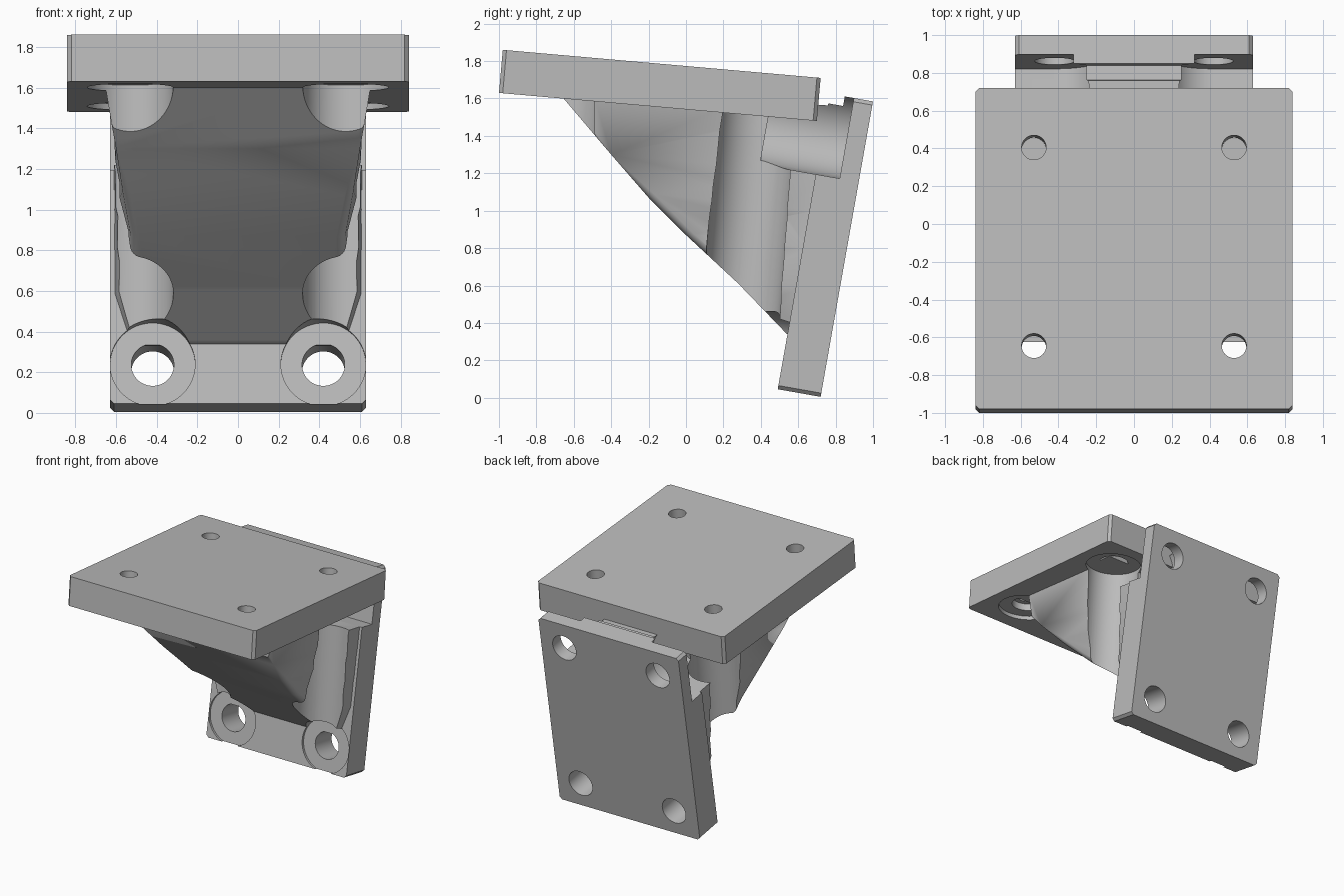
import bpy, bmesh
from math import radians
from mathutils import Matrix, Vector

old = bpy.data.objects.get("Cube")
if old:
    bpy.data.objects.remove(old)

grey = bpy.data.materials.new("plain_grey")
grey.use_nodes = True
grey.diffuse_color = (0.5, 0.5, 0.5, 1)
grey.node_tree.nodes["Principled BSDF"].inputs["Base Color"].default_value = (0.5, 0.5, 0.5, 1)

# Local frames of the two tilted plates
TOP = Matrix.Translation((0, -0.14, 1.67)) @ Matrix.Rotation(radians(-5.04), 4, 'X')
BACK = Matrix.Translation((0, 0.745, 0.815)) @ Matrix.Rotation(radians(-10.05), 4, 'X')


def add_object(name, bm, frame=Matrix.Identity(4)):
    bmesh.ops.recalc_face_normals(bm, faces=bm.faces)
    bm.transform(frame)
    mesh = bpy.data.meshes.new(name)
    bm.to_mesh(mesh)
    bm.free()
    mesh.materials.append(grey)
    obj = bpy.data.objects.new(name, mesh)
    bpy.context.collection.objects.link(obj)
    return obj


def box(name, frame, low, high, corner_axis=None):
    bm = bmesh.new()
    low, high = Vector(low), Vector(high)
    bmesh.ops.create_cube(bm, size=1)
    bm.transform(Matrix.Translation((low + high) / 2) @ Matrix.Diagonal((*(high - low), 1)))
    if corner_axis is not None:
        edges = [e for e in bm.edges
                 if abs(e.verts[0].co[corner_axis] - e.verts[1].co[corner_axis]) > 0.1]
        bmesh.ops.bevel(bm, geom=edges, offset=0.02, segments=1, affect='EDGES')
    return add_object(name, bm, frame)


def drill(frame, axis, a, b, radius, start, end):
    """Cylinder cutter along local z (top plate) or local y (back plate)."""
    bm = bmesh.new()
    bmesh.ops.create_cone(bm, cap_ends=True, segments=64, radius1=radius,
                          radius2=radius, depth=end - start)
    mid = (start + end) / 2
    if axis == 'Y':
        place = Matrix.Translation((a, mid, b)) @ Matrix.Rotation(radians(90), 4, 'X')
    else:
        place = Matrix.Translation((a, b, mid))
    return add_object("cutter", bm, frame @ place)


def cut(obj, cutters):
    for c in cutters:
        c.hide_render = True
        mod = obj.modifiers.new("cut", 'BOOLEAN')
        mod.operation = 'DIFFERENCE'
        mod.solver = 'EXACT'
        mod.object = c
    bpy.context.view_layer.update()
    graph = bpy.context.evaluated_depsgraph_get()
    mesh = bpy.data.meshes.new_from_object(obj.evaluated_get(graph))
    obj.modifiers.clear()
    obj.data = mesh


top_plate = box("top_plate", TOP, (-0.84, -0.853, -0.1155), (0.84, 0.853, 0.1155), 2)
back_plate = box("back_plate", BACK, (-0.63, -0.1165, -0.802), (0.63, 0.1165, 0.802), 1)

# Gusset: rows of (front y, front z, front half width, rear y, rear z, rear half width)
rows = [(-0.68, 1.63, 0.66, 0.83, 1.56, 0.62),
        (-0.40, 1.30, 0.60, 0.72, 1.20, 0.61),
        (-0.20, 1.07, 0.56, 0.69, 1.00, 0.61),
        (0.00, 0.87, 0.52, 0.65, 0.80, 0.61),
        (0.28, 0.61, 0.52, 0.61, 0.58, 0.61),
        (0.54, 0.34, 0.51, 0.57, 0.33, 0.53)]
bm = bmesh.new()
rings = []
for fy, fz, fw, ry, rz, rw in rows:
    rings.append([bm.verts.new(p) for p in
                  ((-fw, fy, fz), (fw, fy, fz), (rw, ry, rz), (-rw, ry, rz))])
for upper, lower in zip(rings, rings[1:]):
    for i in range(4):
        j = (i + 1) % 4
        bm.faces.new((upper[i], upper[j], lower[j], lower[i]))
bm.faces.new(rings[0])
bm.faces.new(rings[-1])
front_edges = [bm.edges.get((u[i], w[i])) for u, w in zip(rings, rings[1:]) for i in (0, 1)]
bmesh.ops.bevel(bm, geom=front_edges, offset=0.035, segments=4, profile=0.5, affect='EDGES')
bmesh.ops.triangulate(bm, faces=bm.faces)
gusset = add_object("gusset", bm)

# Bolt holes and tool clearances, mirrored left and right
top_cuts, back_cuts, shared_top, shared_back = [], [], [], []
for side in (-1, 1):
    for y in (0.537, -0.517):
        top_cuts.append(drill(TOP, 'Z', side * 0.53, y, 0.065, -0.3, 0.3))
        top_cuts.append(drill(TOP, 'Z', side * 0.53, y, 0.11, -0.3, -0.03))
        shared_top.append(drill(TOP, 'Z', side * 0.53, y, 0.212, -1.5, -0.085))
    for z in (-0.605, 0.595):
        back_cuts.append(drill(BACK, 'Y', side * 0.42, z, 0.105, -0.3, 0.3))
    shared_back.append(drill(BACK, 'Y', side * 0.42, -0.605, 0.209, -0.6, -0.097))
    shared_back.append(drill(BACK, 'Y', side * 0.42, 0.595, 0.23, -0.42, 0.013))
    xs = sorted((side * 0.42, side * 1.0))
    shared_back.append(box("cutter", BACK, (xs[0], -0.42, 0.365), (xs[1], 0.013, 1.2)))
# Relief along the upper front edge of the back plate
relief = box("cutter", BACK, (-1, -0.5, 0.75), (1, -0.0365, 1.2))

cut(top_plate, shared_top + top_cuts)
cut(back_plate, shared_back + back_cuts + [relief])
cut(gusset, shared_top + shared_back)

for c in top_cuts + back_cuts + shared_top + shared_back + [relief]:
    bpy.data.objects.remove(c)

# Smooth the round surfaces, keep machined edges sharp
bpy.ops.object.select_all(action='DESELECT')
for obj in (top_plate, back_plate, gusset):
    obj.select_set(True)
bpy.context.view_layer.objects.active = gusset
bpy.ops.object.shade_smooth_by_angle(angle=radians(30))
